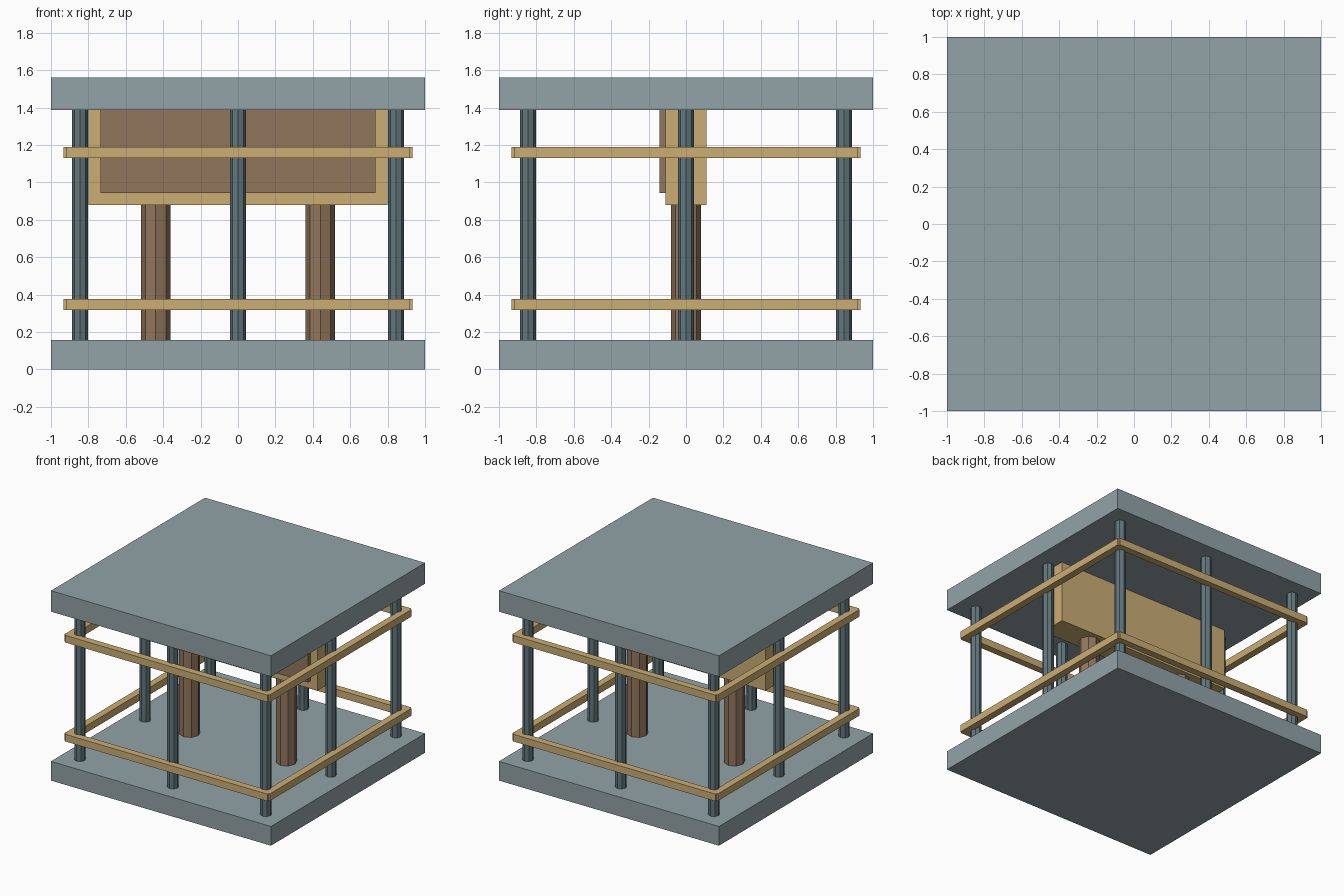
import bpy, math

if "Cube" in bpy.data.objects:
    bpy.data.objects.remove(bpy.data.objects["Cube"])


def material(name, srgb):
    m = bpy.data.materials.new(name)
    lin = [((c / 255 + 0.055) / 1.055) ** 2.4 for c in srgb]
    m.diffuse_color = (*lin, 1)
    m.use_nodes = True
    m.node_tree.nodes["Principled BSDF"].inputs["Base Color"].default_value = m.diffuse_color
    return m


SLAB = material("grey_blue", (146, 163, 167))
POST = material("dark_slate", (98, 119, 125))
WOOD = material("light_wood", (203, 174, 116))
BROWN = material("brown_wood", (146, 118, 92))


def box(name, x, y, z, mat):
    """Box from (min, max) ranges on each axis."""
    bpy.ops.mesh.primitive_cube_add(size=1, location=[sum(r) / 2 for r in (x, y, z)])
    o = bpy.context.object
    o.name = name
    o.scale = [r[1] - r[0] for r in (x, y, z)]
    bpy.ops.object.transform_apply(location=False, rotation=False, scale=True)
    o.data.materials.append(mat)


def column(name, x, y, r, z0, z1, mat):
    """Eight-sided upright."""
    bpy.ops.mesh.primitive_cylinder_add(vertices=8, radius=r, depth=z1 - z0,
                                        location=(x, y, (z0 + z1) / 2))
    o = bpy.context.object
    o.name = name
    o.data.materials.append(mat)


FLOOR, CEIL, TOP = 0.158, 1.388, 1.56

# Base and roof slabs
box("base_slab", (-1, 1), (-1, 1), (0, FLOOR), SLAB)
box("roof_slab", (-1, 1), (-1, 1), (CEIL, TOP), SLAB)

# Posts at the corners and the middle of each side
P = 0.845
for x in (-P, 0, P):
    for y in (-P, 0, P):
        if x or y:
            column("post", x, y, 0.043, FLOOR, CEIL, POST)

# Two rings of rails outside the posts
IN, OUT, HALF = 0.875, 0.933, 0.92
for z in ((0.318, 0.377), (1.131, 1.19)):
    for s in (-1, 1):
        across = tuple(sorted((s * IN, s * OUT)))
        box("rail_x", (-HALF, HALF), across, z, WOOD)
        box("rail_y", across, (-HALF, HALF), z, WOOD)

# Sign board hanging from the roof on two legs
box("sign_frame", (-0.8, 0.8), (-0.11, 0.11), (0.88, CEIL + 0.02), WOOD)
box("sign_panel", (-0.735, 0.735), (-0.143, -0.1), (0.943, CEIL + 0.01), BROWN)
for x in (-0.44, 0.44):
    column("sign_leg", x, 0, 0.079, FLOOR, 0.89, BROWN)
